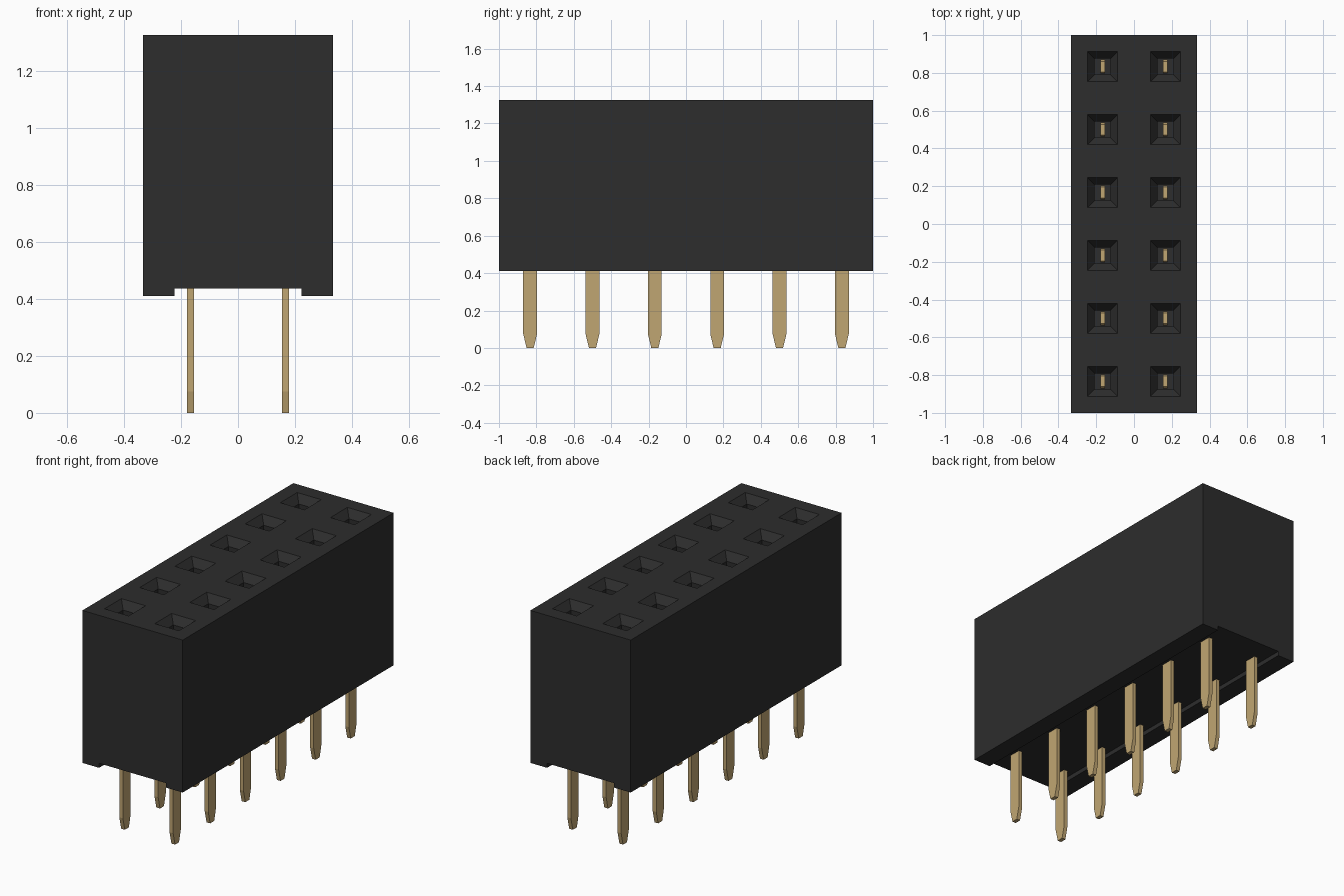
import bpy
import bmesh

if "Cube" in bpy.data.objects:
    bpy.data.objects.remove(bpy.data.objects["Cube"], do_unlink=True)

PITCH = 1 / 3
COLUMNS = (-PITCH / 2, PITCH / 2)
ROWS = [(i - 2.5) * PITCH for i in range(6)]
TOP = 1.325


def make_material(name, rgb):
    mat = bpy.data.materials.new(name)
    mat.use_nodes = True
    mat.diffuse_color = (*rgb, 1)
    bsdf = mat.node_tree.nodes["Principled BSDF"]
    bsdf.inputs["Base Color"].default_value = (*rgb, 1)
    bsdf.inputs["Roughness"].default_value = 0.6
    return mat


def add_object(name, bm, mat):
    bmesh.ops.recalc_face_normals(bm, faces=bm.faces)
    mesh = bpy.data.meshes.new(name)
    bm.to_mesh(mesh)
    bm.free()
    mesh.materials.append(mat)
    obj = bpy.data.objects.new(name, mesh)
    bpy.context.collection.objects.link(obj)
    return obj


def loft(bm, x, y, sections):
    """Closed column through rectangular sections (half x, half y, z)."""
    rings = [[bm.verts.new((x + sx * hx, y + sy * hy, z))
              for sx, sy in ((-1, -1), (1, -1), (1, 1), (-1, 1))]
             for hx, hy, z in sections]
    for a, b in zip(rings, rings[1:]):
        for i in range(4):
            j = (i + 1) % 4
            bm.faces.new((a[i], a[j], b[j], b[i]))
    bm.faces.new(rings[0][::-1])
    bm.faces.new(rings[-1])


black = make_material("black plastic", (0.026, 0.026, 0.026))
gold = make_material("gold contact", (0.53, 0.38, 0.17))

# Housing: end profile with a shallow channel underneath, extruded along y
bm = bmesh.new()
half = [(0.222, 0.437), (0.222, 0.41), (0.333, 0.41), (0.333, TOP)]
profile = half + [(-x, z) for x, z in reversed(half)]
end = bm.faces.new([bm.verts.new((x, -1, z)) for x, z in profile])
ext = bmesh.ops.extrude_face_region(bm, geom=[end])
bmesh.ops.translate(bm, vec=(0, 2, 0),
                    verts=[v for v in ext["geom"] if isinstance(v, bmesh.types.BMVert)])
housing = add_object("housing", bm, black)

# Sockets: tapered lead-in above a deep square hole, cut from the housing
bm = bmesh.new()
for x in COLUMNS:
    for y in ROWS:
        loft(bm, x, y, [(0.043, 0.043, 0.6), (0.043, 0.043, TOP - 0.045),
                        (0.0882, 0.0882, TOP + 0.01)])
cutter = add_object("socket_cutter", bm, black)
cutter.hide_render = True

cut = housing.modifiers.new("sockets", "BOOLEAN")
cut.operation = "DIFFERENCE"
cut.solver = "EXACT"
cut.object = cutter
bpy.context.view_layer.objects.active = housing
bpy.ops.object.modifier_apply(modifier=cut.name)
bpy.data.objects.remove(cutter, do_unlink=True)

# Pins: flat blades with tapered ends, reaching up into the sockets
for side, x in zip(("right", "left"), COLUMNS):
    for n, y in enumerate(ROWS, 1):
        bm = bmesh.new()
        loft(bm, x, y, [(0.012, 0.019, 0), (0.012, 0.037, 0.075),
                        (0.012, 0.037, 0.72), (0.012, 0.028, 0.74)])
        add_object(f"pin_{side}_{n}", bm, gold)
